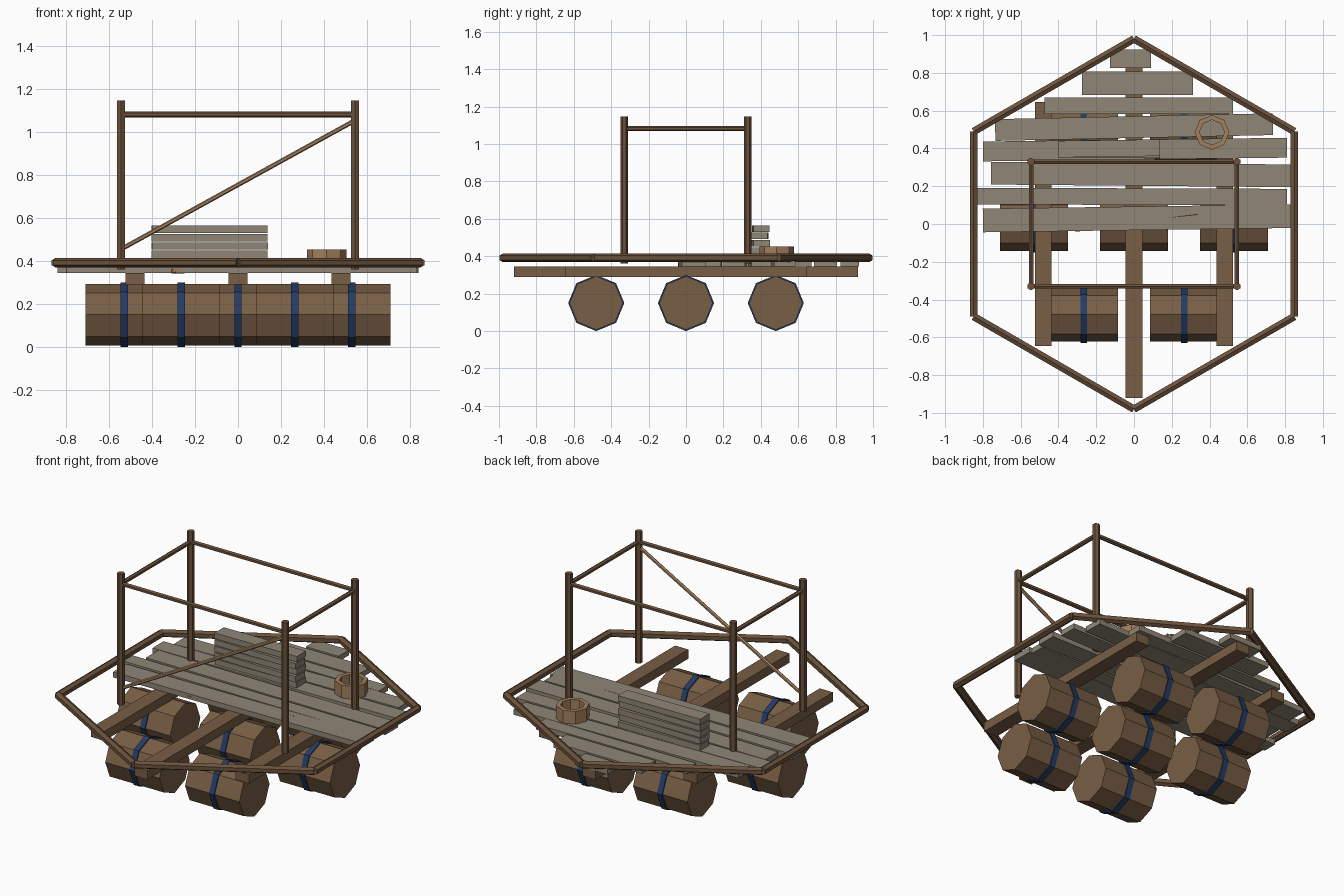
import bpy, bmesh, math
from mathutils import Vector, Matrix

if "Cube" in bpy.data.objects:
    bpy.data.objects.remove(bpy.data.objects["Cube"])


def material(name, rgb):
    m = bpy.data.materials.new(name)
    m.diffuse_color = (*rgb, 1)
    m.use_nodes = True
    m.node_tree.nodes["Principled BSDF"].inputs["Base Color"].default_value = m.diffuse_color
    return m


BARREL = material("barrel brown", (0.19, 0.112, 0.060))
BEAM = material("beam brown", (0.19, 0.112, 0.060))
POLE = material("dark pole brown", (0.150, 0.086, 0.045))
PLANK = material("weathered grey wood", (0.275, 0.238, 0.180))
STRAP = material("blue strap", (0.017, 0.045, 0.130))
TAN = material("light tan", (0.36, 0.215, 0.108))


def finish(name, bm, mat):
    bmesh.ops.recalc_face_normals(bm, faces=bm.faces)
    me = bpy.data.meshes.new(name)
    bm.to_mesh(me)
    bm.free()
    me.materials.append(mat)
    ob = bpy.data.objects.new(name, me)
    bpy.context.collection.objects.link(ob)
    return ob


def box(name, center, size, mat, turn=0):
    bm = bmesh.new()
    bmesh.ops.create_cube(bm, size=1, matrix=Matrix.Translation(center)
                          @ Matrix.Rotation(turn, 4, 'Z') @ Matrix.Diagonal((*size, 1)))
    return finish(name, bm, mat)


def rod(name, a, b, radius, mat, sides=6, spin=0):
    a, b = Vector(a), Vector(b)
    d = b - a
    bm = bmesh.new()
    bmesh.ops.create_cone(bm, cap_ends=True, segments=sides, radius1=radius, radius2=radius,
                          depth=d.length, matrix=Matrix.Translation((a + b) / 2)
                          @ d.to_track_quat('Z', 'Y').to_matrix().to_4x4()
                          @ Matrix.Rotation(spin, 4, 'Z'))
    return finish(name, bm, mat)


# Seven floating barrels, each with a strap
for y, xs in ((-0.48, (-0.265, 0.265)), (0, (-0.53, 0, 0.53)), (0.48, (-0.265, 0.265))):
    for x in xs:
        rod("barrel", (x - 0.18, y, 0.15), (x + 0.18, y, 0.15), 0.143, BARREL, 8)
        rod("barrel_strap", (x - 0.017, y, 0.15), (x + 0.017, y, 0.15), 0.15, STRAP, 8)

# Support beams
for x, half in ((-0.48, 0.645), (0, 0.92), (0.48, 0.645)):
    box("support_beam", (x, 0, 0.317), (0.088, 2 * half, 0.055), BEAM)

# Hexagonal rim
corners = [Vector((0.98 * math.sin(math.radians(60 * i)),
                   0.98 * math.cos(math.radians(60 * i)), 0.392)) for i in range(6)]
for i in range(6):
    rod("rim_pole", corners[i], corners[(i + 1) % 6], 0.023, POLE)

# Deck planks over the back half: x start, x end, y centre, width, tilt in degrees
for x0, x1, y, w, tilt in ((-0.80, 0.83, 0.030, 0.125, 0.8), (-0.84, 0.81, 0.145, 0.088, -0.2),
                           (-0.757, 0.84, 0.262, 0.12, -0.5), (-0.80, 0.81, 0.394, 0.105, 0.7),
                           (-0.735, 0.735, 0.513, 0.115, 1.2), (-0.475, 0.525, 0.627, 0.088, 0),
                           (-0.275, 0.312, 0.746, 0.125, 0), (-0.127, 0.09, 0.875, 0.10, 0)):
    box("deck_plank", ((x0 + x1) / 2, y, 0.36), (x1 - x0, w, 0.032), PLANK, math.radians(tilt))

# Spare stick half sunk in the deck
rod("loose_stick", (-0.31, -0.03, 0.355), (0.335, 0.052, 0.366), 0.013, TAN)

# Stack of spare planks
for i, tilt in enumerate((0.5, -0.6, 1, -0.4, 0.8)):
    box("spare_plank", (-0.132, 0.397 + 0.003 * (-1) ** i, 0.392 + 0.039 * i),
        (0.54, 0.088, 0.034), PLANK, math.radians(tilt))

# Frame posts, top rails and diagonal brace
X, Y = 0.545, 0.33
for sx in (-1, 1):
    for sy in (-1, 1):
        rod("frame_post", (sx * X, sy * Y, 0.36), (sx * X, sy * Y, 1.148), 0.021, POLE)
    rod("side_rail", (sx * X, -Y, 1.083), (sx * X, Y, 1.083), 0.0135, POLE)
    rod("long_rail", (-X, sx * Y, 1.083), (X, sx * Y, 1.083), 0.0135, POLE)
rod("diagonal_brace", (-X, -Y, 0.455), (X, -Y, 1.055), 0.0105, TAN)

# Octagonal ring (square section swept round)
bm = bmesh.new()
loops = []
for i in range(8):
    a = i * math.pi / 4
    loops.append([bm.verts.new((0.413 + r * math.cos(a), 0.485 + r * math.sin(a), z))
                  for r, z in ((0.092, 0.375), (0.092, 0.453), (0.066, 0.453), (0.066, 0.375))])
for i in range(8):
    p, q = loops[i], loops[(i + 1) % 8]
    for j in range(4):
        k = (j + 1) % 4
        bm.faces.new((p[j], q[j], q[k], p[k]))
finish("deck_ring", bm, TAN)
